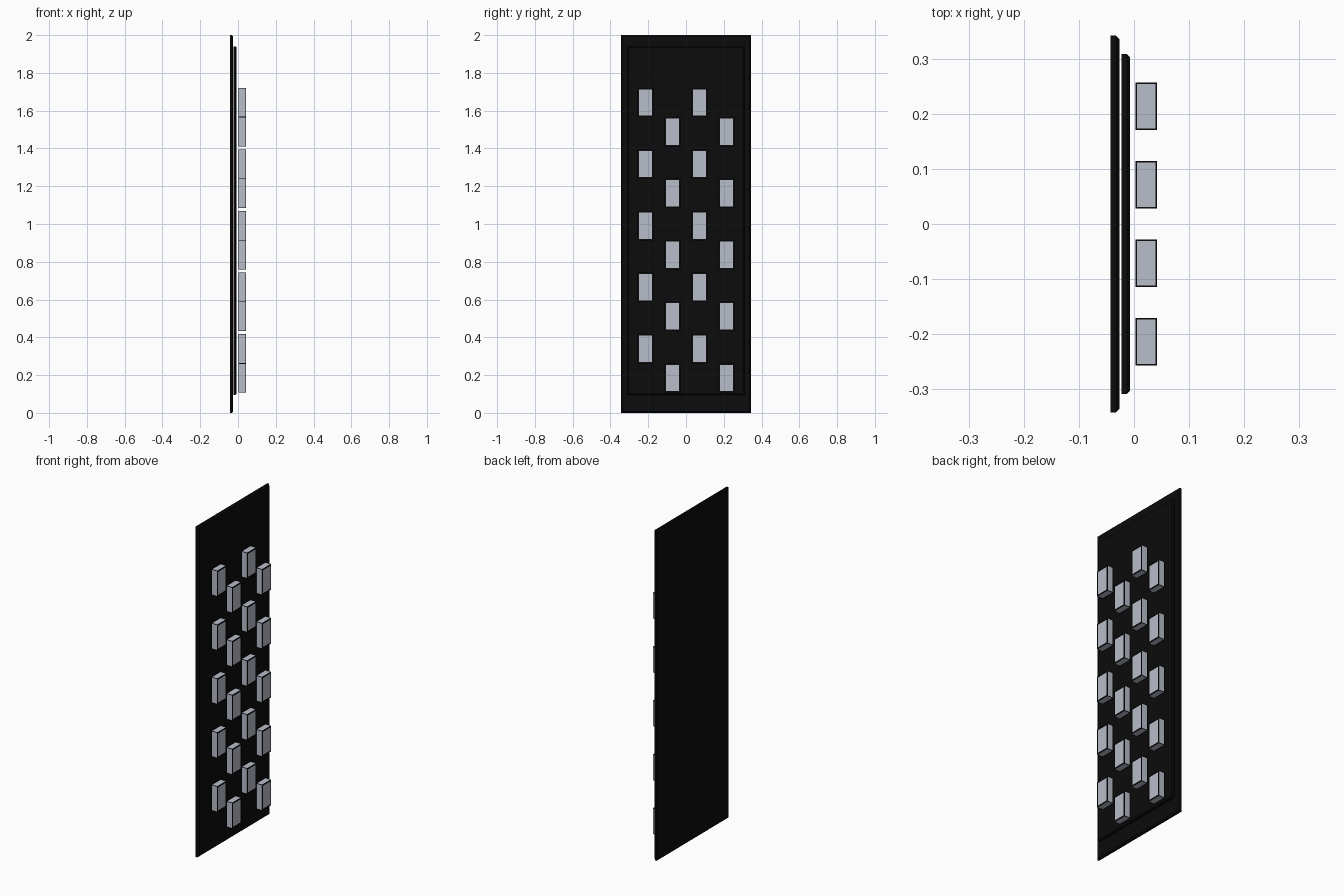
import bpy, bmesh
from mathutils import Vector

if "Cube" in bpy.data.objects:
    bpy.data.objects.remove(bpy.data.objects["Cube"])


def material(name, rgb):
    m = bpy.data.materials.new(name)
    m.diffuse_color = (*rgb, 1)
    m.use_nodes = True
    m.node_tree.nodes["Principled BSDF"].inputs["Base Color"].default_value = m.diffuse_color
    return m


BLACK = material("black", (0.0035, 0.0035, 0.0035))
GREY = material("pale blue grey", (0.48, 0.51, 0.59))


def box(bm, lo, hi):
    bmesh.ops.create_cube(bm, size=1)
    for v in bm.verts:
        v.co = Vector([lo[i] + (v.co[i] + 0.5) * (hi[i] - lo[i]) for i in range(3)])


def finish(bm, name, mats):
    bmesh.ops.recalc_face_normals(bm, faces=bm.faces[:])
    me = bpy.data.meshes.new(name)
    bm.to_mesh(me)
    bm.free()
    for m in mats:
        me.materials.append(m)
    ob = bpy.data.objects.new(name, me)
    bpy.context.collection.objects.link(ob)
    return ob


def plate(name, lo, hi, chamfer):
    """Flat panel with its front (+x) rim chamfered."""
    bm = bmesh.new()
    box(bm, lo, hi)
    rim = [e for e in bm.edges if all(v.co.x > hi[0] - 1e-5 for v in e.verts)]
    bmesh.ops.bevel(bm, geom=rim, offset=chamfer, segments=1, affect='EDGES')
    return finish(bm, name, [BLACK])


# Back and front panels
plate("back_panel", (-0.043, -0.343, 0), (-0.026, 0.343, 2), 0.007)
plate("front_panel", (-0.023, -0.309, 0.095), (-0.007, 0.309, 1.94), 0.006)

# One block: black edges with pale inset faces, wider border on front and back
bm = bmesh.new()
box(bm, (0.003, -0.043, -0.0775), (0.042, 0.043, 0.0775))
for f in bm.faces[:]:
    width = 0.008 if abs(f.normal.x) > 0.5 else 0.0025
    bmesh.ops.inset_individual(bm, faces=[f], thickness=width, use_even_offset=True)
    f.material_index = 1
first = finish(bm, "block", [BLACK, GREY])

# Staggered rows of blocks
spots = []
for row in range(5):
    z = 0.185 + row * 0.326
    spots += [(-0.0713, z), (0.214, z), (-0.214, z + 0.154), (0.0713, z + 0.154)]
for i, (y, z) in enumerate(spots):
    ob = first if i == 0 else first.copy()
    ob.name = f"block_{i + 1}"
    ob.location = (0, y, z)
    if i:
        bpy.context.collection.objects.link(ob)
